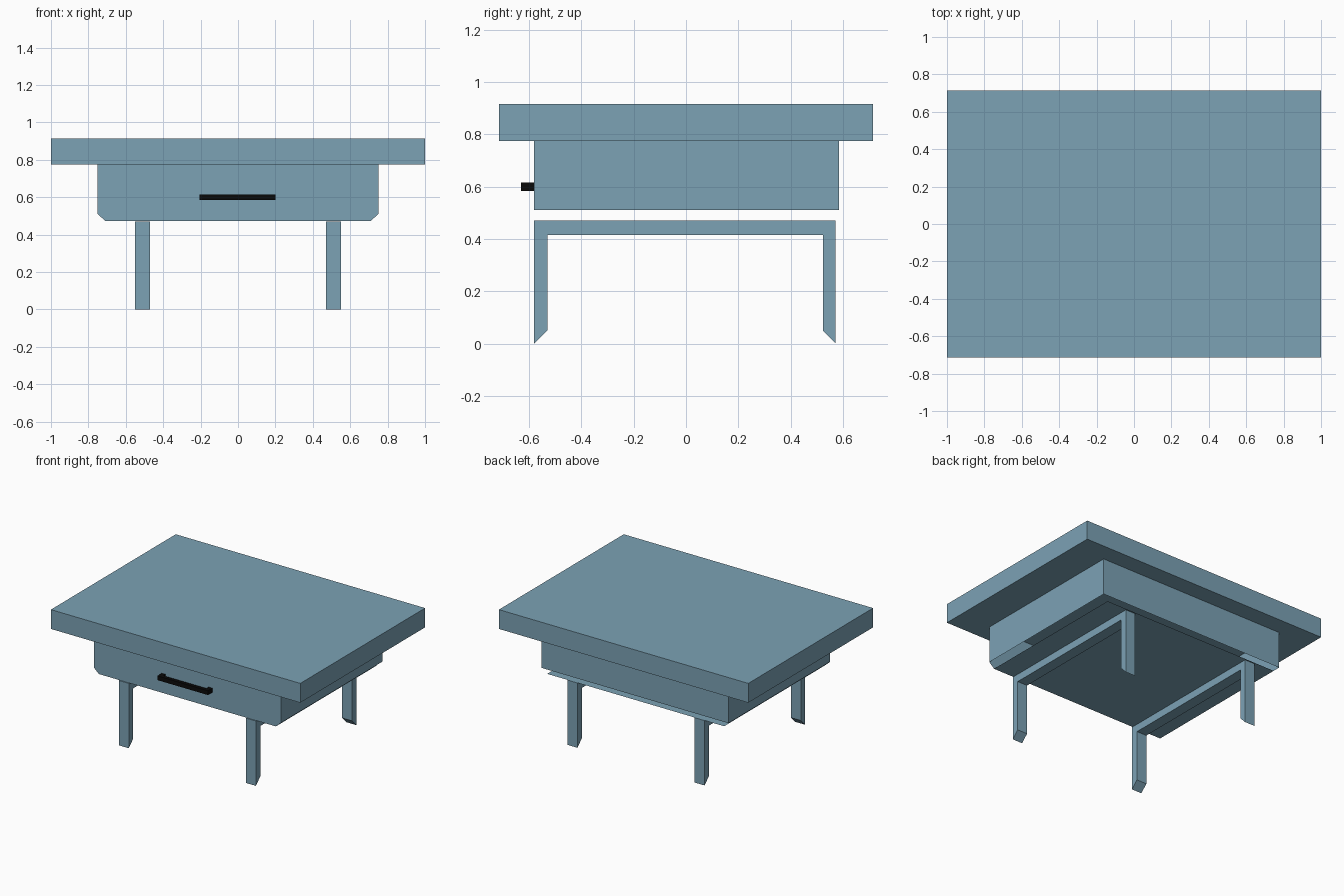
import bpy, bmesh

if "Cube" in bpy.data.objects:
    bpy.data.objects.remove(bpy.data.objects["Cube"])

def material(name, rgb):
    m = bpy.data.materials.new(name)
    m.diffuse_color = (*rgb, 1)
    m.use_nodes = True
    m.node_tree.nodes["Principled BSDF"].inputs["Base Color"].default_value = m.diffuse_color
    return m

BLUE = material("dusty blue", (0.2, 0.36, 0.46))
BLACK = material("black", (0.003, 0.003, 0.003))

def finish(name, bm, mat, recalc=True):
    if recalc:
        bmesh.ops.recalc_face_normals(bm, faces=bm.faces)
    me = bpy.data.meshes.new(name)
    bm.to_mesh(me)
    bm.free()
    me.materials.append(mat)
    ob = bpy.data.objects.new(name, me)
    bpy.context.collection.objects.link(ob)
    return ob

def box(name, lo, hi, mat):
    bm = bmesh.new()
    bmesh.ops.create_cube(bm, size=1)
    for v in bm.verts:
        v.co = [(a + b) / 2 + c * (b - a) for a, b, c in zip(lo, hi, v.co)]
    return finish(name, bm, mat)

def sheet(name, pts, mat):
    """Single flat face."""
    bm = bmesh.new()
    bm.faces.new([bm.verts.new(p) for p in pts])
    return finish(name, bm, mat, False)

def prism(name, profile, axis, a, b, mat):
    """Extrude a closed 2D profile along an axis from a to b."""
    bm = bmesh.new()
    place = lambda p, d: (d, p[0], p[1]) if axis == "x" else (p[0], p[1], d)
    face = bm.faces.new([bm.verts.new(place(p, a)) for p in profile])
    new = bmesh.ops.extrude_face_region(bm, geom=[face])["geom"]
    for v in new:
        if isinstance(v, bmesh.types.BMVert):
            v.co["xyz".index(axis)] = b
    return finish(name, bm, mat)

# Table top
box("table_top", (-1, -0.715, 0.775), (1, 0.715, 0.915), BLUE)

# Thin drawer case: side and back walls, open below
F, B, TOP, LOW, FLOOR = -0.58, 0.585, 0.775, 0.51, 0.474
sheet("right_wall", [(0.75, F, LOW), (0.75, B, LOW), (0.75, B, TOP), (0.75, F, TOP)], BLUE)
sheet("left_wall", [(-0.75, B, LOW), (-0.75, F, LOW), (-0.75, F, TOP), (-0.75, B, TOP)], BLUE)
sheet("back_wall", [(0.75, B, LOW), (-0.75, B, LOW), (-0.75, B, TOP), (0.75, B, TOP)], BLUE)

# Drawer front with clipped lower corners, and the floor hanging below the walls
sheet("drawer_front", [(-0.71, F, FLOOR), (0.71, F, FLOOR), (0.75, F, LOW),
                       (0.75, F, TOP), (-0.75, F, TOP), (-0.75, F, LOW)], BLUE)
sheet("drawer_floor", [(-0.71, F, FLOOR), (-0.71, 0.577, FLOOR),
                       (0.71, 0.577, FLOOR), (0.71, F, FLOOR)], BLUE)

# Leg frames: one U-shaped profile per side with slanted feet
U = [(-0.58, 0), (-0.53, 0.05), (-0.53, 0.415), (0.523, 0.415),
     (0.523, 0.05), (0.572, 0), (0.572, 0.47), (-0.58, 0.47)]
for side, x in (("left", -0.55), ("right", 0.47)):
    prism(side + "_leg_frame", U, "x", x, x + 0.08, BLUE)

# Drawer pull: bar on two short posts
pull = [(-0.205, F), (-0.205, -0.63), (0.2, -0.63), (0.2, F),
        (0.17, F), (0.17, -0.605), (-0.175, -0.605), (-0.175, F)]
prism("drawer_pull", pull, "z", 0.584, 0.615, BLACK)
